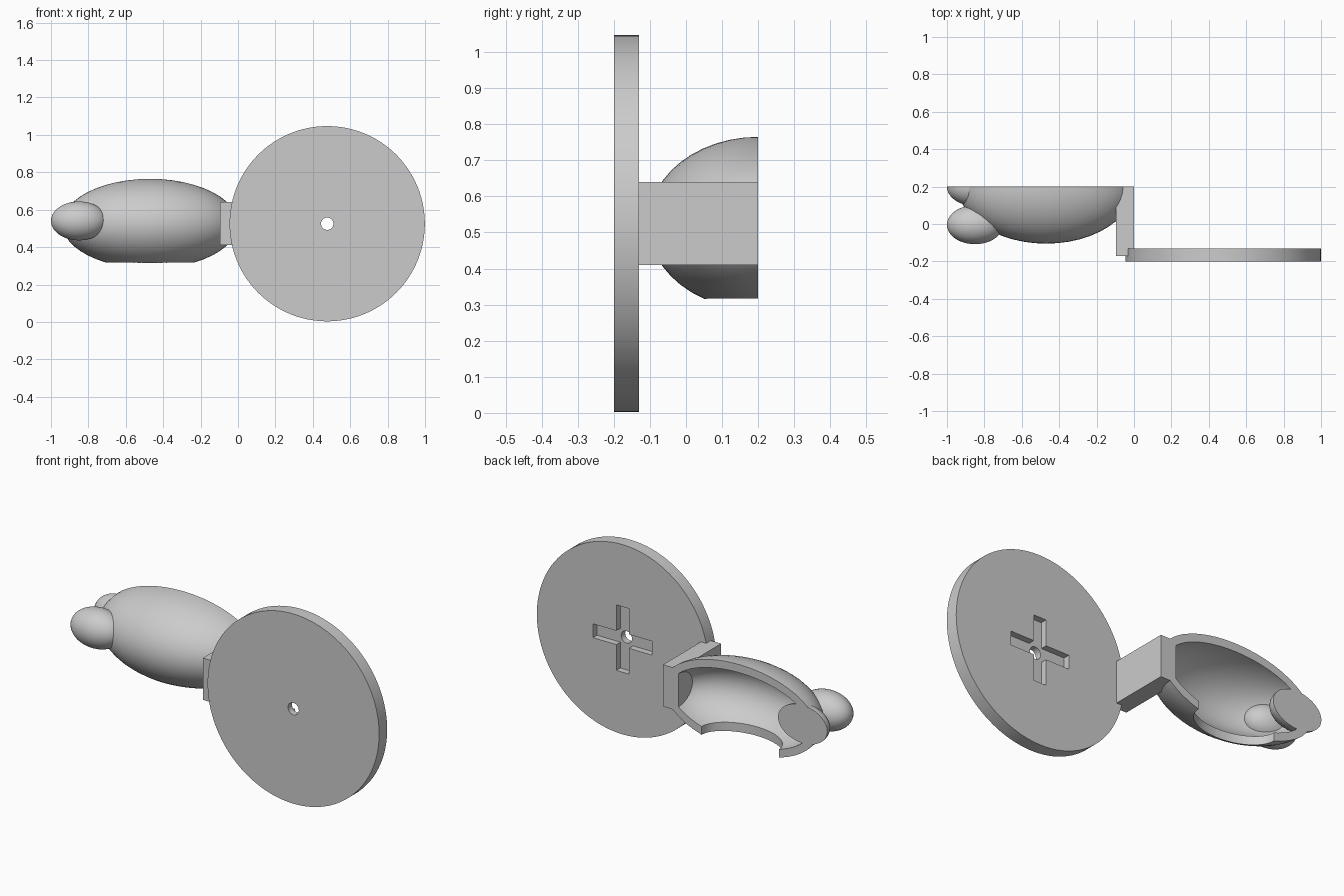
import bpy
import bmesh
from mathutils import Matrix, Vector

cube = bpy.data.objects.get("Cube")
if cube:
    bpy.data.objects.remove(cube, do_unlink=True)

grey = bpy.data.materials.new("light_grey")
grey.use_nodes = True
COLOUR = (0.6, 0.6, 0.6, 1)
grey.diffuse_color = COLOUR
grey.node_tree.nodes["Principled BSDF"].inputs["Base Color"].default_value = COLOUR

BACK = 0.2                       # flat back plane shared by the body parts
BODY = Vector((-0.47, BACK, 0.525))


def add_object(name, bm):
    mesh = bpy.data.meshes.new(name)
    bm.to_mesh(mesh)
    bm.free()
    ob = bpy.data.objects.new(name, mesh)
    ob.data.materials.append(grey)
    bpy.context.collection.objects.link(ob)
    return ob


def placed(centre, size):
    return Matrix.Translation(centre) @ Matrix.Diagonal((*size, 1))


def ellipsoid(name, centre, radii, half=False):
    bm = bmesh.new()
    bmesh.ops.create_uvsphere(bm, u_segments=48, v_segments=24, radius=1,
                              matrix=placed(centre, radii))
    if half:
        geom = bm.verts[:] + bm.edges[:] + bm.faces[:]
        bmesh.ops.bisect_plane(bm, geom=geom, dist=1e-5, plane_co=(0, BACK, 0),
                               plane_no=(0, 1, 0), clear_outer=True)
        rim = [e for e in bm.edges if e.is_boundary]
        bmesh.ops.contextual_create(bm, geom=rim)
    return add_object(name, bm)


def box(name, low, high):
    low, high = Vector(low), Vector(high)
    bm = bmesh.new()
    bmesh.ops.create_cube(bm, size=1, matrix=placed((low + high) / 2, high - low))
    return add_object(name, bm)


def cylinder(name, centre, radii, depth, segments, along_y=False):
    bm = bmesh.new()
    turn = Matrix.Rotation(1.5707963, 4, "X") if along_y else Matrix()
    bmesh.ops.create_cone(bm, cap_ends=True, segments=segments, radius1=1, radius2=1,
                          depth=1, matrix=Matrix.Translation(centre) @ turn
                          @ Matrix.Diagonal((*radii, depth, 1)))
    return add_object(name, bm)


def cut(ob, cutter):
    mod = ob.modifiers.new("cut", "BOOLEAN")
    mod.operation, mod.solver, mod.object = "DIFFERENCE", "EXACT", cutter
    bpy.context.view_layer.objects.active = ob
    bpy.ops.object.modifier_apply(modifier=mod.name)
    bpy.data.objects.remove(cutter, do_unlink=True)


# Round plate with a through hole and a cross-shaped recess in its back
HUB_X, HUB_Z, PLATE_BACK = 0.477, 0.525, -0.13
plate = cylinder("round_plate", (HUB_X, -0.165, HUB_Z), (0.522, 0.522), 0.07, 96, True)
for w, h in ((0.18, 0.038), (0.038, 0.18)):
    cut(plate, box("recess_cutter", (HUB_X - w, PLATE_BACK - 0.035, HUB_Z - h),
                   (HUB_X + w, PLATE_BACK + 0.05, HUB_Z + h)))
cut(plate, cylinder("hole_cutter", (HUB_X, -0.165, HUB_Z), (0.033, 0.033), 0.3, 32, True))

# Connecting arm between plate and body
arm = box("connecting_arm", (-0.095, -0.17, 0.41), (0, BACK, 0.64))

# Hollow half body with an open underside
body = ellipsoid("body_shell", BODY, (0.47, 0.305, 0.24), half=True)
cut(body, ellipsoid("hollow_cutter", BODY, (0.425, 0.26, 0.195)))
cut(body, cylinder("underside_cutter", BODY - Vector((0, 0, 0.2)),
                   (0.235, 0.15), 0.3, 64))

# Rounded knobs at the far end: a whole one in front, a half one at the back
knob_radii = (0.15, 0.104, 0.104)
front_knob = ellipsoid("front_knob", (-0.85, -0.004, 0.54), knob_radii)
back_knob = ellipsoid("back_knob", (-0.85, BACK, 0.54), knob_radii, half=True)

# Smooth the curved surfaces, keep the cut edges sharp
bpy.ops.object.select_all(action="DESELECT")
for ob in (plate, body, front_knob, back_knob):
    ob.select_set(True)
bpy.context.view_layer.objects.active = body
bpy.ops.object.shade_smooth_by_angle(angle=0.5)
